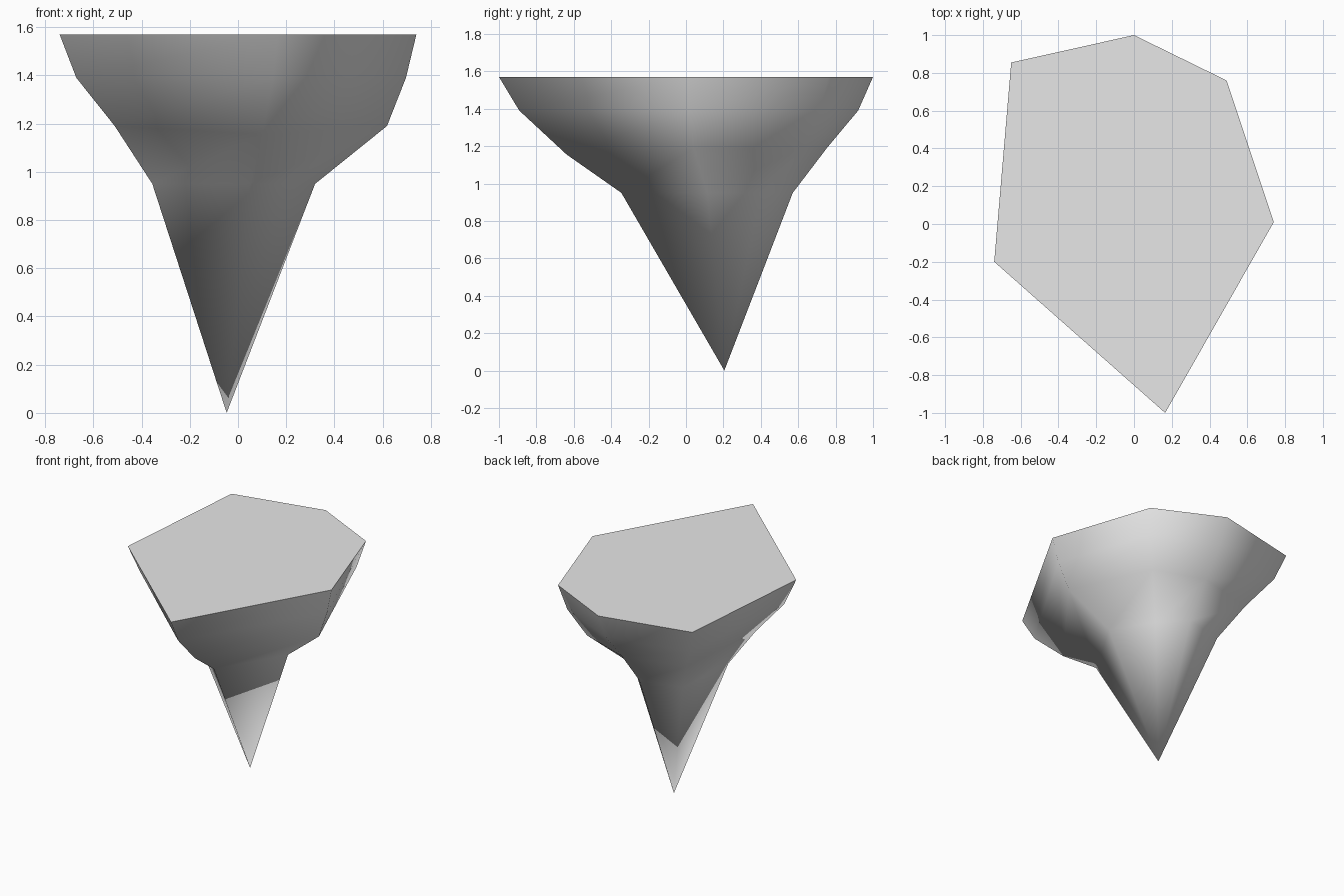
import bpy
import bmesh
from mathutils import Vector

cube = bpy.data.objects.get("Cube")
if cube:
    bpy.data.objects.remove(cube, do_unlink=True)

# One plain stone colour
stone = bpy.data.materials.new("stone_grey")
stone.use_nodes = True
grey = (0.8, 0.8, 0.8, 1)
stone.diffuse_color = grey
stone.node_tree.nodes["Principled BSDF"].inputs["Base Color"].default_value = grey

# Irregular six-sided outline of the flat top, counter-clockwise
outline = [(0, 1), (-0.65, 0.855), (-0.74, -0.2), (0.165, -1), (0.74, 0.01), (0.49, 0.76)]
axis = Vector((-0.047, 0.205, 0))

# Each ring: height, then how far each corner stays from the axis
rings = [
    (1.57, [1, 1, 1, 1, 1, 1]),
    (1.39, [0.9, 0.905, 0.9, 0.91, 0.945, 0.92]),
    (1.19, [0.69, 0.68, 0.67, 0.7, 0.845, 0.75]),
    (0.95, [0.46, 0.46, 0.445, 0.457, 0.466, 0.35]),
]
uneven = {(2, 3): -0.035}  # small height change of single corners

bm = bmesh.new()
levels = []
for r, (height, scales) in enumerate(rings):
    level = []
    for c, (corner, scale) in enumerate(zip(outline, scales)):
        p = axis.lerp(Vector((*corner, 0)), scale)
        p.z = height + uneven.get((r, c), 0)
        level.append(bm.verts.new(p))
    levels.append(level)
tip = bm.verts.new(axis)

# Sides between the rings, then the spike down to the tip
count = len(outline)
for upper, lower in zip(levels, levels[1:]):
    for i in range(count):
        j = (i + 1) % count
        bm.faces.new((upper[j], upper[i], lower[i], lower[j])).smooth = True
for i in range(count):
    bm.faces.new((levels[-1][(i + 1) % count], levels[-1][i], tip)).smooth = True

# Flat top with a sharp rim
top = bm.faces.new(levels[0])
for edge in top.edges:
    edge.smooth = False
bmesh.ops.recalc_face_normals(bm, faces=bm.faces)

mesh = bpy.data.meshes.new("floating_rock")
bm.to_mesh(mesh)
bm.free()
mesh.materials.append(stone)
rock = bpy.data.objects.new("floating_rock", mesh)
bpy.context.collection.objects.link(rock)
